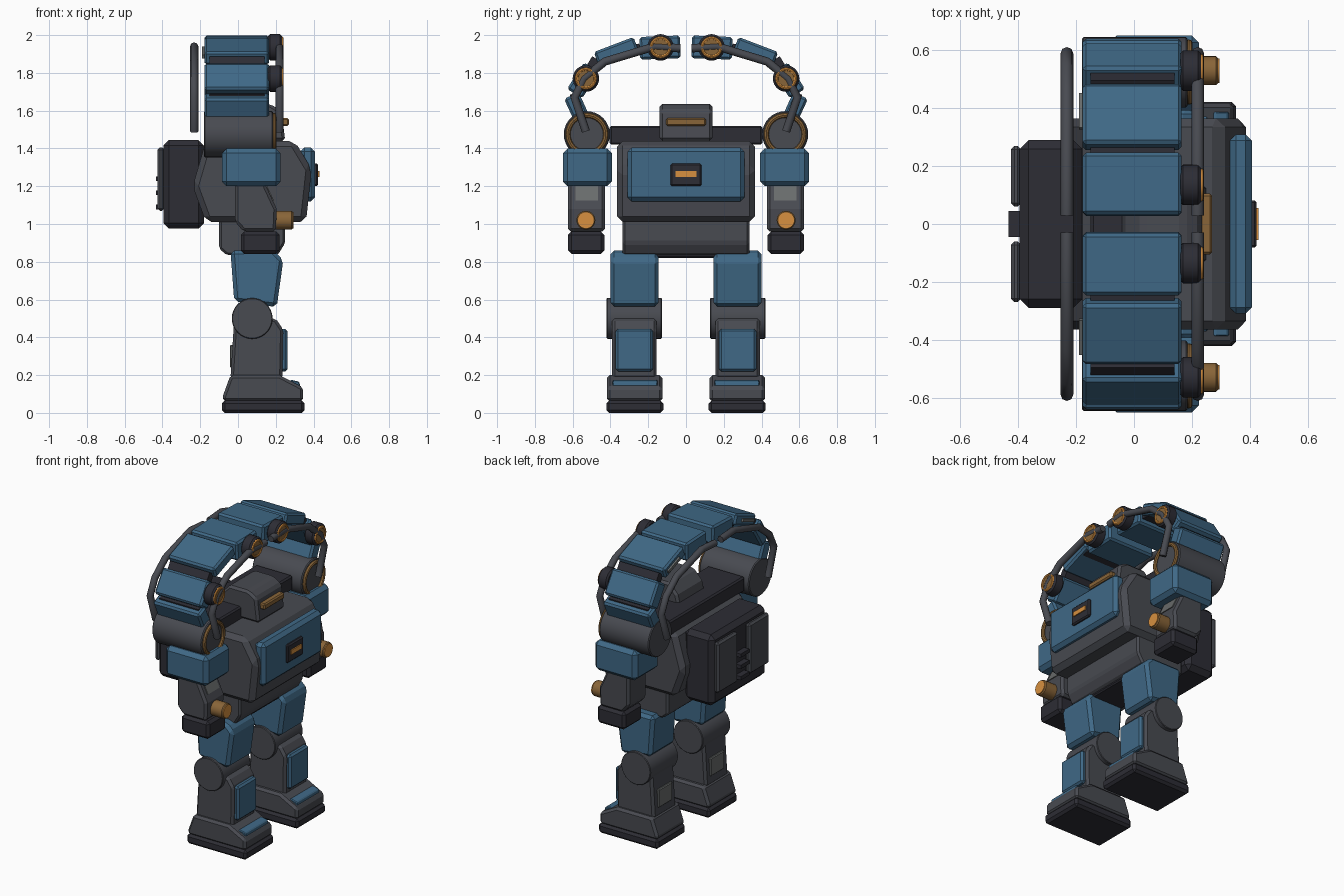
import bpy, bmesh, math
from mathutils import Vector, Matrix

if "Cube" in bpy.data.objects:
    bpy.data.objects.remove(bpy.data.objects["Cube"], do_unlink=True)


def material(name, r, g, b):
    m = bpy.data.materials.new(name)
    m.use_nodes = True
    m.diffuse_color = (r, g, b, 1)
    m.node_tree.nodes["Principled BSDF"].inputs["Base Color"].default_value = (r, g, b, 1)
    return m


BLUE = material("steel_blue", 0.05, 0.14, 0.24)
GRAY = material("frame_gray", 0.065, 0.069, 0.082)
DARK = material("dark_gray", 0.026, 0.026, 0.035)
PALE = material("pale_gray", 0.14, 0.15, 0.15)
GOLD = material("bronze", 0.25, 0.13, 0.04)
ORANGE = material("lamp_orange", 0.68, 0.28, 0.05)


def finish(name, bm, mat, bevel=0.0, smooth=False):
    bmesh.ops.recalc_face_normals(bm, faces=bm.faces)
    mesh = bpy.data.meshes.new(name)
    bm.to_mesh(mesh)
    bm.free()
    mesh.materials.append(mat)
    ob = bpy.data.objects.new(name, mesh)
    bpy.context.collection.objects.link(ob)
    if bevel:
        mod = ob.modifiers.new("chamfer", "BEVEL")
        mod.width = bevel
        mod.segments = 1
        mod.limit_method = "ANGLE"
    if smooth:
        bpy.ops.object.select_all(action="DESELECT")
        ob.select_set(True)
        bpy.context.view_layer.objects.active = ob
        bpy.ops.object.shade_smooth_by_angle(angle=math.radians(40))
    return ob


def box(name, mat, x, y, z, bevel=0.0):
    """Box from three (low, high) ranges."""
    bm = bmesh.new()
    size = [r[1] - r[0] for r in (x, y, z)]
    mid = [(r[0] + r[1]) / 2 for r in (x, y, z)]
    bmesh.ops.create_cube(bm, size=1, matrix=Matrix.Translation(mid) @ Matrix.Diagonal((*map(abs, size), 1)))
    return finish(name, bm, mat, bevel)


def beam(name, mat, x, a, b, thick, bevel=0.0):
    """Box running between two (y, z) points, spanning an x range."""
    bm = bmesh.new()
    d = Vector(b) - Vector(a)
    mid = (sum(x) / 2, (a[0] + b[0]) / 2, (a[1] + b[1]) / 2)
    m = Matrix.Translation(mid) @ Matrix.Rotation(math.atan2(d.y, d.x), 4, "X")
    bmesh.ops.create_cube(bm, size=1, matrix=m @ Matrix.Diagonal((x[1] - x[0], d.length, thick, 1)))
    return finish(name, bm, mat, bevel)


def prism(name, mat, profile, y, bevel=0.0):
    """Side profile of (x, z) points extruded across a y range."""
    bm = bmesh.new()
    face = bm.faces.new([bm.verts.new((px, y[0], pz)) for px, pz in profile])
    out = bmesh.ops.extrude_face_region(bm, geom=[face])["geom"]
    bmesh.ops.translate(bm, vec=(0, y[1] - y[0], 0), verts=[v for v in out if isinstance(v, bmesh.types.BMVert)])
    return finish(name, bm, mat, bevel)


def disc(name, mat, a, b, radius, bevel=0.0):
    """Cylinder between two points."""
    bm = bmesh.new()
    a, b = Vector(a), Vector(b)
    m = Matrix.Translation((a + b) / 2) @ (b - a).to_track_quat("Z", "Y").to_matrix().to_4x4()
    bmesh.ops.create_cone(bm, cap_ends=True, segments=32, radius1=radius, radius2=radius,
                          depth=(b - a).length, matrix=m)
    return finish(name, bm, mat, bevel, smooth=True)


def ring(name, mat, centre, radius, thick):
    bpy.ops.mesh.primitive_torus_add(location=centre, rotation=(0, math.pi / 2, 0), major_radius=radius,
                                     minor_radius=thick, major_segments=32, minor_segments=8)
    ob = bpy.context.object
    ob.name = name
    ob.data.materials.append(mat)
    bpy.ops.object.shade_smooth_by_angle()


def tube(name, mat, points, radius):
    cu = bpy.data.curves.new(name, "CURVE")
    cu.dimensions = "3D"
    cu.bevel_depth = radius
    cu.bevel_resolution = 2
    cu.use_fill_caps = True
    sp = cu.splines.new("POLY")
    sp.points.add(len(points) - 1)
    for p, co in zip(sp.points, points):
        p.co = (*co, 1)
    cu.materials.append(mat)
    bpy.context.collection.objects.link(bpy.data.objects.new(name, cu))


# Torso, waist and head
prism("torso", GRAY, [(-0.17, 1.44), (0.3, 1.44), (0.39, 1.29), (0.36, 1.01), (-0.17, 1.01), (-0.24, 1.2)],
      (-0.365, 0.365), 0.03)
prism("waist", GRAY, [(-0.1, 1.03), (0.25, 1.03), (0.25, 0.9), (0.21, 0.835), (-0.06, 0.835), (-0.1, 0.87)],
      (-0.335, 0.335), 0.012)
box("pelvis", DARK, (-0.03, 0.2), (-0.19, 0.19), (0.82, 0.86), 0.008)
box("shoulder_bar", DARK, (-0.15, 0.12), (-0.405, 0.405), (1.42, 1.52), 0.01)
prism("head", GRAY, [(-0.06, 1.44), (-0.03, 1.57), (0.03, 1.635), (0.17, 1.635), (0.23, 1.6), (0.25, 1.44)],
      (-0.14, 0.14), 0.015)
box("visor", GOLD, (0.2, 0.27), (-0.105, 0.105), (1.52, 1.56), 0.008)

# Chest plate and its badge
box("chest_plate", BLUE, (0.33, 0.408), (-0.31, 0.31), (1.12, 1.405), 0.022)
box("badge", DARK, (0.4, 0.424), (-0.082, 0.082), (1.2, 1.32), 0.008)
box("badge_light", ORANGE, (0.42, 0.431), (-0.055, 0.055), (1.25, 1.28))

# Backpack
box("backpack", DARK, (-0.395, -0.18), (-0.29, 0.29), (0.975, 1.445), 0.03)
for i in range(3):
    z = 1.09 + i * 0.075
    box("backpack_vent", DARK, (-0.434, -0.39), (-0.045, 0.045), (z - 0.012, z + 0.012))

# Overhead arch: plate ends (y, z) and thickness
SEGMENTS = [((0.545, 1.545), (0.607, 1.68), 0.085), ((0.59, 1.69), (0.5, 1.83), 0.095),
            ((0.475, 1.875), (0.265, 1.955), 0.075), ((0.245, 1.93), (0.03, 1.938), 0.12)]
HOSE = [(0.53, 1.49), (0.59, 1.67), (0.54, 1.77), (0.43, 1.86), (0.165, 1.94), (0.03, 1.93)]

for s, side in ((1, "left"), (-1, "right")):
    def Y(a, b):
        return tuple(sorted((s * a, s * b)))

    box(side + "_backpack_panel", GRAY, (-0.425, -0.39), Y(0.06, 0.27), (1.07, 1.405), 0.012)

    # Shoulder drum
    disc(side + "_shoulder_drum", GRAY, (-0.18, s * 0.525, 1.475), (0.185, s * 0.525, 1.475), 0.122, 0.006)
    ring(side + "_shoulder_ring", GOLD, (0.19, s * 0.525, 1.475), 0.1, 0.013)

    # Arch plates with dark links between them
    for i, (a, b, t) in enumerate(SEGMENTS):
        a, b = (s * a[0], a[1]), (s * b[0], b[1])
        beam(f"{side}_arch_plate_{i + 1}", BLUE, (-0.178, 0.165), a, b, t, 0.012)
        if i < 3:
            c = SEGMENTS[i + 1][0]
            p, q = (Vector(a) + Vector(b)) / 2, Vector((s * c[0], c[1]))
            beam(f"{side}_arch_link_{i + 1}", DARK, (-0.15, 0.14), p, q, 0.05)
    beam(side + "_arch_tag", PALE, (-0.19, -0.175), (s * 0.45, 1.885), (s * 0.33, 1.93), 0.02)

    # Arch joints and hoses
    for y, z in ((0.53, 1.77), (0.135, 1.935)):
        disc(side + "_arch_joint", DARK, (0.16, s * y, z), (0.232, s * y, z), 0.07, 0.01)
        disc(side + "_arch_joint_cap", GOLD, (0.22, s * y, z), (0.236, s * y, z), 0.045)
        ring(side + "_arch_joint_ring", ORANGE, (0.232, s * y, z), 0.049, 0.009)
    for where, x in (("front", 0.22), ("rear", -0.232)):
        tube(f"{side}_{where}_hose", GRAY, [(x, s * y, z) for y, z in HOSE], 0.022)

    # Arm
    box(side + "_upper_arm", BLUE, (-0.085, 0.225), Y(0.393, 0.652), (1.2, 1.4), 0.025)
    prism(side + "_forearm", GRAY, [(-0.015, 1.22), (0.14, 1.22), (0.205, 1.08), (0.2, 0.96), (0.03, 0.96),
                                    (-0.015, 1.01)], Y(0.43, 0.625), 0.015)
    prism(side + "_forearm_panel", PALE, [(0.14, 1.2), (0.155, 1.2), (0.19, 1.125), (0.175, 1.125)], Y(0.465, 0.585))
    box(side + "_hand", DARK, (0.015, 0.22), Y(0.432, 0.625), (0.842, 0.96), 0.018)
    disc(side + "_lamp_body", GOLD, (0.18, s * 0.53, 1.02), (0.29, s * 0.53, 1.02), 0.05, 0.006)
    disc(side + "_lamp_lens", ORANGE, (0.28, s * 0.53, 1.02), (0.295, s * 0.53, 1.02), 0.043)

    # Leg
    prism(side + "_thigh", BLUE, [(-0.04, 0.86), (0.19, 0.86), (0.24, 0.81), (0.205, 0.56), (-0.02, 0.59)],
          Y(0.145, 0.4), 0.02)
    disc(side + "_knee", GRAY, (0.075, s * 0.128, 0.5), (0.075, s * 0.42, 0.5), 0.108, 0.004)
    prism(side + "_shin", GRAY, [(-0.02, 0.5), (0.2, 0.5), (0.24, 0.44), (0.235, 0.18), (-0.04, 0.18)],
          Y(0.155, 0.392), 0.015)
    box(side + "_shin_plate", BLUE, (0.22, 0.262), Y(0.175, 0.372), (0.22, 0.445), 0.012)
    box(side + "_calf_panel", PALE, (-0.042, -0.02), Y(0.2, 0.345), (0.24, 0.36), 0.005)

    # Foot
    prism(side + "_foot", GRAY, [(-0.08, 0.06), (-0.08, 0.09), (-0.04, 0.2), (0.22, 0.2), (0.345, 0.135),
                                 (0.345, 0.06)], Y(0.125, 0.418), 0.015)
    prism(side + "_toe_plate", BLUE, [(0.26, 0.16), (0.28, 0.175), (0.325, 0.165), (0.33, 0.13)],
          Y(0.15, 0.388), 0.005)
    box(side + "_sole", DARK, (-0.085, 0.352), Y(0.12, 0.422), (0, 0.065), 0.015)
